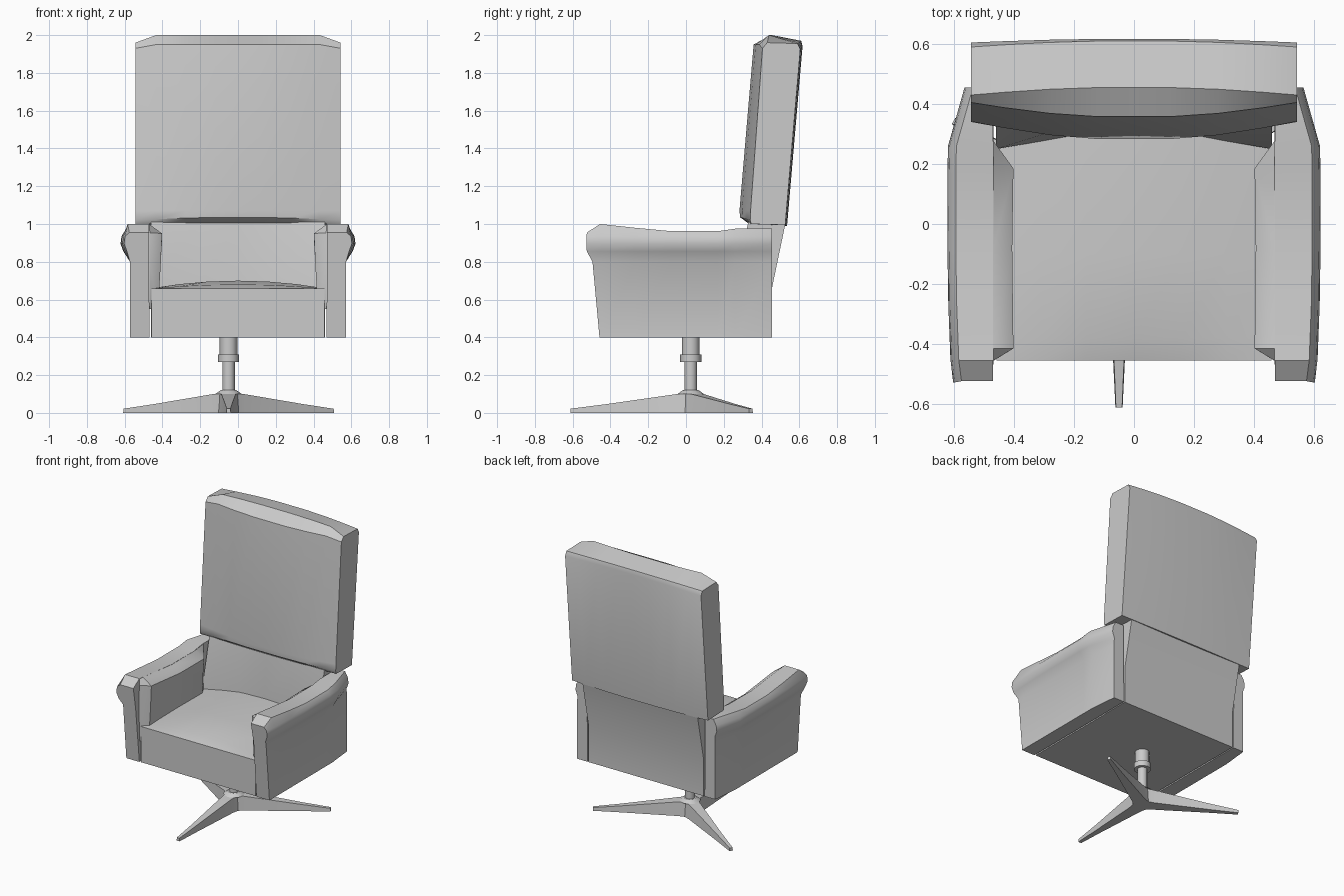
import bpy, math
from mathutils import Matrix

if "Cube" in bpy.data.objects:
    bpy.data.objects.remove(bpy.data.objects["Cube"])


def loft(name, rings, mirror=False, angle=35):
    """Skin a list of equal-length point rings and cap both ends."""
    n = len(rings[0])
    verts = [p for r in rings for p in r]
    faces = [tuple(range(n)), tuple(range(len(verts) - n, len(verts)))]
    for i in range(len(rings) - 1):
        for j in range(n):
            k = (j + 1) % n
            faces.append((i*n + j, i*n + k, (i+1)*n + k, (i+1)*n + j))
    mesh = bpy.data.meshes.new(name)
    mesh.from_pydata(verts, [], faces)
    ob = bpy.data.objects.new(name, mesh)
    bpy.context.collection.objects.link(ob)
    bpy.ops.object.select_all(action='DESELECT')
    ob.select_set(True)
    bpy.context.view_layer.objects.active = ob
    bpy.ops.object.mode_set(mode='EDIT')
    bpy.ops.mesh.select_all(action='SELECT')
    bpy.ops.mesh.normals_make_consistent(inside=False)
    bpy.ops.object.mode_set(mode='OBJECT')
    bpy.ops.object.shade_smooth_by_angle(angle=math.radians(angle))
    if mirror:
        ob.modifiers.new("mirror", 'MIRROR')
    return ob


def across(stations, profile):
    """Rings of (y, z) profiles placed symmetrically along x."""
    xs = [-x for x in reversed(stations) if x > 0] + list(stations)
    return [[(x, y, z) for y, z in profile(abs(x))] for x in xs]


# Seat cushion, crowned in the middle
def seat_profile(x):
    c = 1 - (x / 0.458) ** 2
    return [(-0.455, 0.4), (-0.455, 0.658), (-0.38, 0.658 + 0.022*c),
            (-0.1, 0.66 + 0.04*c), (0.32, 0.66 + 0.035*c), (0.32, 0.4)]


loft("seat", across([0, 0.16, 0.31, 0.458], seat_profile))


# Lower back, slightly hollow in front and leaning out behind
def lower_back_profile(x):
    hollow = 0.045 * min(1, max(0, (0.46 - x) / 0.26))
    return [(0.25 + hollow, 0.4), (0.25 + hollow, 0.68), (0.33, 1.01),
            (0.528, 1.01), (0.455, 0.66), (0.455, 0.4)]


loft("lower_back", across([0, 0.2, 0.46], lower_back_profile))

# Upper backrest cushion, bulging towards the middle
back_edge = [(0.345, 1.0), (0.34, 1.02), (0.342, 1.07), (0.405, 1.93), (0.43, 1.96),
             (0.59, 1.955), (0.605, 1.925), (0.525, 0.995)]
back_mid = [(0.335, 1.0), (0.287, 1.035), (0.283, 1.07), (0.358, 1.95), (0.455, 2.0),
            (0.61, 1.97), (0.617, 1.94), (0.535, 0.99)]


def back_profile(x):
    out = []
    for i, ((ye, ze), (ym, zm)) in enumerate(zip(back_edge, back_mid)):
        t = max(0, min(1, (0.543 - x) / 0.42))
        t = 1 - (1 - t) ** 1.5
        tz = min(1, (0.543 - x) / 0.11) if i in (3, 4) else t
        out.append((ye + (ym - ye)*t, ze + (zm - ze)*tz))
    return out


loft("backrest", across([0, 0.12, 0.28, 0.433, 0.543], back_profile))


# Rolled armrests: front nose, sagging top, tapered rear
def arm_ring(y, top, roll, body=0.572, ys=None):
    pts = [(0.468, 0.4), (body, 0.4), (body, 0.8), (roll - 0.015, 0.855),
           (roll, 0.895), (roll - 0.005, 0.935), (roll - 0.028, top), (0.47, top), (0.472, 0.8)]
    return [(x, ys[i] if ys else y, z) for i, (x, z) in enumerate(pts)]


nose = [-0.458, -0.458, -0.495, -0.525, -0.528, -0.528, -0.524, -0.524, -0.495]
shoulder = [-0.44, -0.44, -0.45, -0.45, -0.45, -0.45, -0.455, -0.455, -0.45]
loft("armrest", [arm_ring(0, 0.955, 0.603, ys=nose),
                 arm_ring(0, 1.0, 0.612, ys=shoulder),
                 arm_ring(-0.27, 0.98, 0.619), arm_ring(-0.08, 0.962, 0.622),
                 arm_ring(0.17, 0.962, 0.622), arm_ring(0.26, 0.975, 0.62),
                 arm_ring(0.455, 0.976, 0.565, 0.552)], mirror=True)


# Inner arm pads
def pad_ring(y, top, inset):
    x = 0.472 - inset
    return [(0.478, y, 0.55), (0.478, y, top), (0.468, y, top),
            (x, y, top - 0.045), (x + inset*0.1, y, 0.79), (x + inset*0.3, y, 0.55)]


loft("arm_pad", [pad_ring(-0.455, 0.998, 0.005), pad_ring(-0.415, 0.995, 0.07),
                 pad_ring(-0.08, 0.96, 0.066), pad_ring(0.185, 0.962, 0.07),
                 pad_ring(0.275, 0.973, 0.005)], mirror=True)

# Swivel column
cx, cy = -0.05, 0.025
column = [(0.0, 0.078), (0.1, 0.07), (0.12, 0.042), (0.12, 0.033), (0.27, 0.033),
          (0.27, 0.056), (0.31, 0.056), (0.31, 0.047), (0.41, 0.047)]
loft("column", [[(cx + r*math.cos(a*math.tau/12), cy + r*math.sin(a*math.tau/12), z)
                 for a in range(12)] for z, r in column[1:]])

# Three tapered star feet
for i in range(3):
    rings = [[(-w, -r, 0), (w, -r, 0), (w*0.85, -r, h), (-w*0.85, -r, h)]
             for r, w, h in [(0, 0.06, 0.105), (0.07, 0.045, 0.1),
                             (0.45, 0.021, 0.046), (0.637, 0.012, 0.022)]]
    foot = loft("foot", rings)
    foot.data.transform(Matrix.Translation((cx, cy, 0)) @ Matrix.Rotation(i*math.tau/3, 4, 'Z'))
